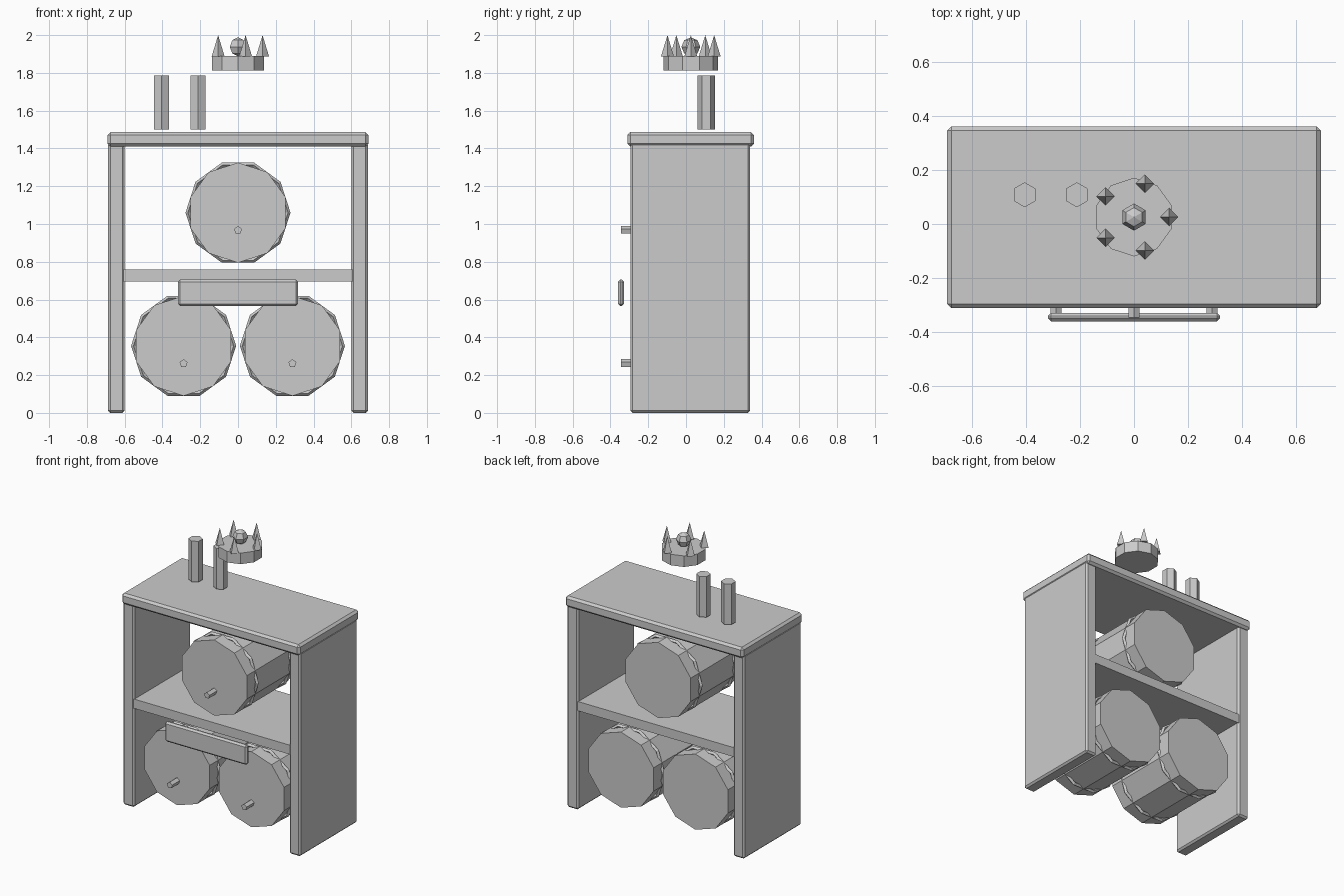
import bpy, bmesh, math
from mathutils import Vector

cube = bpy.data.objects.get("Cube")
if cube:
    bpy.data.objects.remove(cube, do_unlink=True)

GREY = (0.6, 0.6, 0.6, 1)
mat = bpy.data.materials.new("plain grey")
mat.use_nodes = True
mat.diffuse_color = GREY
mat.node_tree.nodes["Principled BSDF"].inputs["Base Color"].default_value = GREY

MID_Y = 0.0225  # depth centre of the rack


def finish(name, bm):
    bmesh.ops.recalc_face_normals(bm, faces=bm.faces)
    mesh = bpy.data.meshes.new(name)
    bm.to_mesh(mesh)
    bm.free()
    mesh.materials.append(mat)
    obj = bpy.data.objects.new(name, mesh)
    bpy.context.collection.objects.link(obj)
    return obj


def box(name, low, high, bevel=0):
    """Box between two corners, with optional chamfered edges."""
    low, high = Vector(low), Vector(high)
    bm = bmesh.new()
    bmesh.ops.create_cube(bm, size=1)
    bmesh.ops.scale(bm, vec=high - low, verts=bm.verts)
    bmesh.ops.translate(bm, vec=(low + high) / 2, verts=bm.verts)
    if bevel:
        bmesh.ops.bevel(bm, geom=bm.edges[:], offset=bevel, segments=1,
                        affect='EDGES')
    return finish(name, bm)


def lathe(name, profile, sides, centre, phase=90, axis='Z', ring=False):
    """Spin (radius, height) points about Z or Y into a faceted solid."""
    bm = bmesh.new()
    loops = []
    for radius, h in profile:
        loop = []
        for i in range(sides if radius else 1):
            a = math.radians(phase) + math.tau * i / sides
            u, v = radius * math.cos(a), radius * math.sin(a)
            p = Vector((u, v, h) if axis == 'Z' else (u, h, v))
            loop.append(bm.verts.new(p + Vector(centre)))
        loops.append(loop)
    pairs = list(zip(loops, loops[1:]))
    if ring:
        pairs.append((loops[-1], loops[0]))
    for a, b in pairs:
        for i in range(sides):
            j = (i + 1) % sides
            quad = [a[i % len(a)], a[j % len(a)], b[j % len(b)], b[i % len(b)]]
            bm.faces.new(list(dict.fromkeys(quad)))
    if not ring:
        for loop in (loops[0], loops[-1]):
            if len(loop) > 1:
                bm.faces.new(loop)
    return finish(name, bm)


# Rack: two side panels, shelf and overhanging top
for side, s in (("left", 1), ("right", -1)):
    xs = sorted((s * 0.6, s * 0.688))
    box(side + "_panel", (xs[0], -0.295, 0), (xs[1], 0.34, 1.43), 0.012)
box("shelf", (-0.61, -0.29, 0.695), (0.61, 0.335, 0.76))
box("counter_top", (-0.69, -0.31, 1.41), (0.69, 0.36, 1.486), 0.015)

# Front plaque
box("plaque", (-0.318, -0.36, 0.565), (0.318, -0.328, 0.705), 0.012)

# Barrels with hoops and taps
for label, x, z in (("upper", 0, 1.06), ("lower_left", 0.288, 0.355),
                    ("lower_right", -0.288, 0.355)):
    lathe(label + "_barrel", [(0.265, -0.285), (0.265, 0.285)], 10,
          (x, MID_Y, z), axis='Y')
    for end, y in (("front", -0.19), ("back", 0.19)):
        hoop = [(0.265 + 0.013 * math.cos(a), 0.013 * math.sin(a))
                for a in (math.tau * k / 4 for k in range(4))]
        lathe(f"{label}_{end}_hoop", hoop, 10, (x, MID_Y + y, z),
              phase=0, axis='Y', ring=True)
    lathe(label + "_tap", [(0.022, -0.345), (0.022, -0.25)], 5,
          (x, 0, z - 0.093), axis='Y')

# Hexagonal pegs above the top
for label, x in (("outer", -0.404), ("inner", -0.211)):
    lathe(label + "_peg", [(0.046, 1.5), (0.046, 1.785)], 6, (x, 0.108, 0))

# Floating crown: band, spikes and gem
lathe("crown_band", [(0.145, 1.813), (0.145, 1.89)], 10, (0, MID_Y + 0.003, 0))
for i in range(5):
    a = math.tau * i / 5
    lathe(f"crown_spike_{i + 1}", [(0.034, 1.888), (0, 2.0)], 4,
          (0.13 * math.cos(a), MID_Y + 0.003 + 0.13 * math.sin(a), 0))
gem = [(0, -0.05), (0.035, -0.035), (0.05, 0), (0.035, 0.035), (0, 0.05)]
lathe("crown_gem", gem, 6, (0, MID_Y + 0.003, 1.938))
